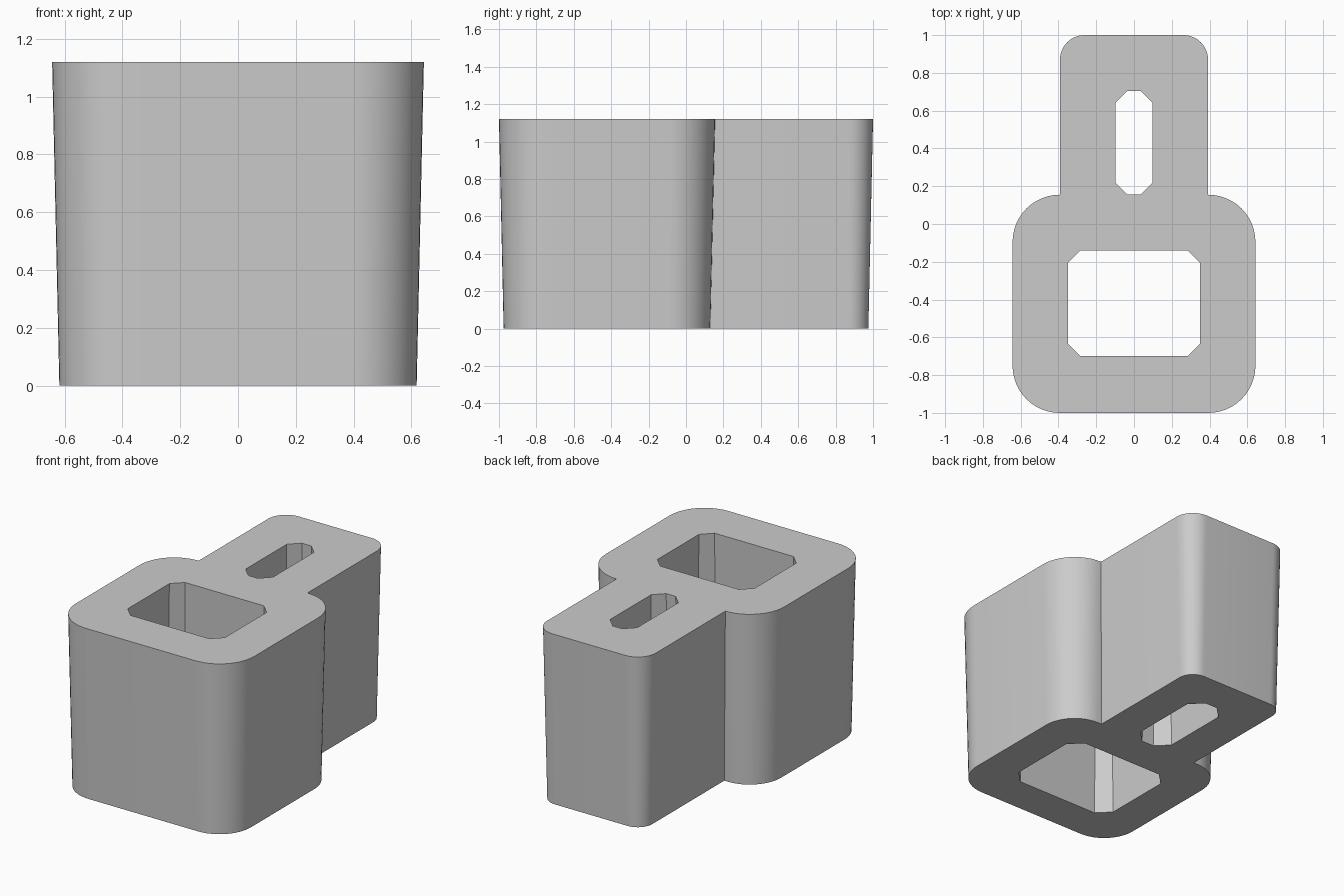
import bpy, bmesh, math

cube = bpy.data.objects.get("Cube")
if cube:
    bpy.data.objects.remove(cube, do_unlink=True)

HEIGHT = 1.12
DRAFT = 0.025  # inward taper of the walls at the base

grey = bpy.data.materials.new("plain grey")
grey.use_nodes = True
colour = (0.6, 0.6, 0.6, 1)
grey.diffuse_color = colour
grey.node_tree.nodes["Principled BSDF"].inputs["Base Color"].default_value = colour


def arc(cx, cy, r, start, end, steps=12):
    angles = [math.radians(start + (end - start) * i / steps) for i in range(steps + 1)]
    return [(cx + r * math.cos(a), cy + r * math.sin(a)) for a in angles]


def outline(d):
    """Wide rounded body with a narrower rounded arm behind it, inset by d."""
    half = arc(0.393, -0.75, 0.25 - d, -90, 0) + arc(0.393, -0.095, 0.25 - d, 0, 90)
    half.append((0.392 - d, 0.155 - d))
    half += arc(0.262, 0.87, 0.13 - d, 0, 90)
    return half + [(-x, y) for x, y in reversed(half)]


def chamfered(hx, y0, y1, c, d):
    """Rectangular opening with cut corners, grown by d."""
    hx, y0, y1 = hx + d, y0 - d, y1 + d
    c += d * (2 - math.sqrt(2))
    half = [(hx - c, y0), (hx, y0 + c), (hx, y1 - c), (hx - c, y1)]
    return half + [(-x, y) for x, y in reversed(half)]


loops = [
    (outline(DRAFT), outline(0)),
    (chamfered(0.35, -0.70, -0.14, 0.066, DRAFT), chamfered(0.35, -0.70, -0.14, 0.066, 0)),
    (chamfered(0.098, 0.155, 0.705, 0.064, DRAFT), chamfered(0.098, 0.155, 0.705, 0.064, 0)),
]

# Tapered walls of the body and of both through openings
bm = bmesh.new()
rims = ([], [])
for pair in loops:
    rings = []
    for level, points in enumerate(pair):
        ring = [bm.verts.new((x, y, level * HEIGHT)) for x, y in points]
        rings.append(ring)
        for i in range(len(ring)):
            rims[level].append(bm.edges.new((ring[i - 1], ring[i])))
    low, high = rings
    for i in range(len(low)):
        bm.faces.new((low[i - 1], low[i], high[i], high[i - 1]))

# Flat base and top around the openings
for rim in rims:
    bmesh.ops.triangle_fill(bm, edges=rim, use_beauty=True)
bmesh.ops.recalc_face_normals(bm, faces=bm.faces)

mesh = bpy.data.meshes.new("two_hole_block")
bm.to_mesh(mesh)
bm.free()
mesh.materials.append(grey)
block = bpy.data.objects.new("two_hole_block", mesh)
bpy.context.collection.objects.link(block)

bpy.ops.object.select_all(action="DESELECT")
block.select_set(True)
bpy.context.view_layer.objects.active = block
bpy.ops.object.shade_smooth_by_angle(angle=math.radians(30))
